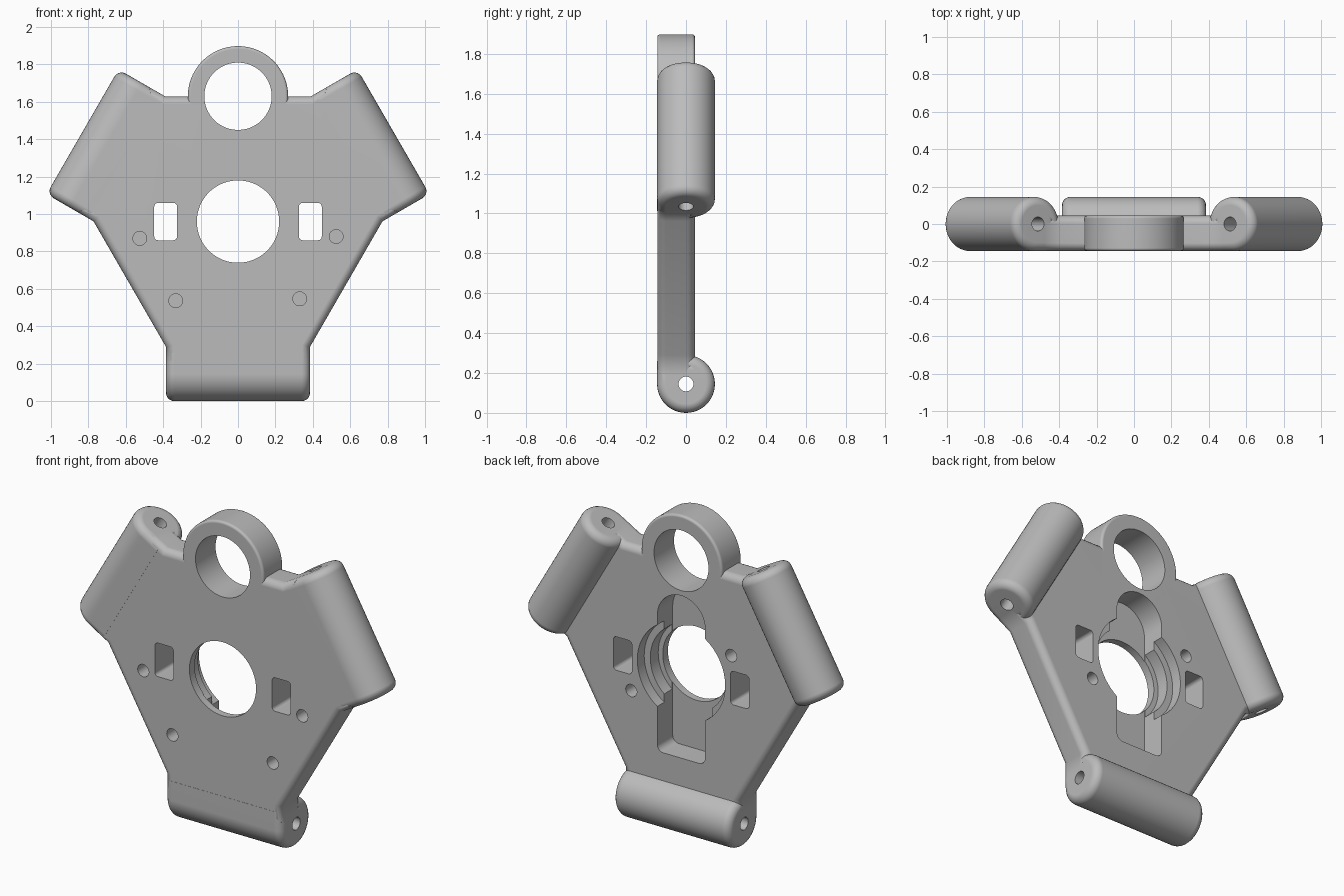
import bpy, bmesh, math
from mathutils import Matrix, Vector

if "Cube" in bpy.data.objects:
    bpy.data.objects.remove(bpy.data.objects["Cube"], do_unlink=True)

FRONT, BACK = -0.144, 0.045      # plate faces
MID = 0.96                       # height of the three-fold centre
HALF, R = 0.385, 0.145           # barrel half length and radius
THIRD = 2 * math.pi / 3

grey = bpy.data.materials.new("plain grey")
grey.use_nodes = True
grey.diffuse_color = (0.5, 0.5, 0.5, 1)
grey.node_tree.nodes["Principled BSDF"].inputs["Base Color"].default_value = (0.5, 0.5, 0.5, 1)


def circle(x, z, r, n=64, start=0.0, sweep=2 * math.pi):
    return [(x + r * math.cos(start + sweep * i / n), z + r * math.sin(start + sweep * i / n))
            for i in range(n)]


def rounded_box(x, z, w, h, r):
    pts = []
    for k, (sx, sz) in enumerate([(1, 1), (-1, 1), (-1, -1), (1, -1)]):
        cx, cz = x + sx * (w / 2 - r), z + sz * (h / 2 - r)
        pts += [(cx + r * math.cos(k * math.pi / 2 + a * math.pi / 8),
                 cz + r * math.sin(k * math.pi / 2 + a * math.pi / 8)) for a in range(5)]
    return pts


def prism(name, pts, lo, hi, axis="y", bevel=0.0):
    """Extrude an outline along y (outline in x, z) or along x (outline in y, z)."""
    bm = bmesh.new()
    place = (lambda a, b, t: (a, t, b)) if axis == "y" else (lambda a, b, t: (t, a, b))
    rings = [[bm.verts.new(place(a, b, t)) for a, b in pts] for t in (lo, hi)]
    caps = [bm.faces.new(ring) for ring in rings]
    n = len(pts)
    for i in range(n):
        j = (i + 1) % n
        bm.faces.new((rings[0][i], rings[0][j], rings[1][j], rings[1][i]))
    bmesh.ops.recalc_face_normals(bm, faces=bm.faces)
    if bevel:
        rim = [e for cap in caps for e in cap.edges]
        bmesh.ops.bevel(bm, geom=rim, offset=bevel, segments=5, profile=0.5, affect="EDGES")
    mesh = bpy.data.meshes.new(name)
    bm.to_mesh(mesh)
    bm.free()
    mesh.materials.append(grey)
    ob = bpy.data.objects.new(name, mesh)
    bpy.context.collection.objects.link(ob)
    return ob


def cut(ob, cutters):
    for c in cutters:
        c.hide_render = True
        m = ob.modifiers.new("cut", "BOOLEAN")
        m.operation, m.solver, m.object = "DIFFERENCE", "EXACT", c
    bpy.context.view_layer.update()
    dg = bpy.context.evaluated_depsgraph_get()
    mesh = bpy.data.meshes.new_from_object(ob.evaluated_get(dg))
    ob.modifiers.clear()
    ob.data = mesh


def finish(ob):
    ob.data.shade_smooth()
    ob.data.set_sharp_from_angle(angle=math.radians(32))
    m = ob.modifiers.new("even shading", "WEIGHTED_NORMAL")
    m.keep_sharp = True


# Plate outline: hexagon with a tab on every other side
outline = []
for k in range(3):
    c, s = math.cos(k * THIRD), math.sin(k * THIRD)
    for t, d in [(-HALF, 0.67), (-HALF, 0.77), (HALF, 0.77), (HALF, 0.67)]:
        outline.append((t * c + d * s, MID + t * s - d * c))
plate = prism("plate", outline, FRONT, BACK, bevel=0.042)

# Top ring
ring = prism("top_ring", circle(0, 1.63, 0.268, 96), FRONT, BACK, bevel=0.015)

# Cutters: ring hole, stepped bore and back channel
ring_hole = prism("ring_hole_cutter", circle(0, 1.63, 0.18, 96), -1, 1)
channel_pts = circle(0, 1.262, 0.158, 24, 0, math.pi) + [(-0.158, 1.262)]
channel_pts += rounded_box(0, 0.85, 0.316, 0.8, 0.04)[10:]
channel = prism("channel_cutter", channel_pts, -0.1, 1)
cutters = [ring_hole, channel]
for r, y in [(0.22, -1), (0.25, -0.095), (0.29, -0.02)]:
    cutters.append(prism("bore_cutter", circle(0, MID, r, 96), y, 1))

# Side windows
for s in (-1, 1):
    cutters.append(prism("window_cutter", rounded_box(s * 0.387, 0.96, 0.122, 0.2, 0.02), -1, 1))

# Blind screw holes, four in front and two behind
for x, z in [(-0.525, 0.87), (0.525, 0.88), (-0.333, 0.537), (0.33, 0.547)]:
    cutters.append(prism("front_hole_cutter", circle(x, z, 0.037, 24), -1, -0.03))
for x, z in [(0.33, 0.765), (-0.33, 1.15)]:
    cutters.append(prism("back_hole_cutter", circle(x, z, 0.037, 24), -0.07, 1))

cut(plate, cutters)
cut(ring, [ring_hole, channel])

# Pivot barrel: round, with a flat front that runs into the plate
section = circle(0, R, R, 48, -math.pi, 1.5 * math.pi + math.pi / 2)
section = [(y, z) for y, z in section if not (y < -0.001 and z > R + 0.001)]
section += [(0, 0.26), (-R, 0.26)]
barrel = prism("bottom_barrel", section, -HALF, HALF, "x", bevel=0.045)
pin = prism("pin_hole_cutter", circle(0, R, 0.037, 32), -1, 1, "x")
cut(barrel, [pin])
finish(barrel)

# Repeat the barrel around the centre
centre = Matrix.Translation(Vector((0, 0, MID)))
for k, name in [(1, "left_barrel"), (2, "right_barrel")]:
    ob = barrel.copy()
    ob.name = name
    bpy.context.collection.objects.link(ob)
    ob.matrix_world = centre @ Matrix.Rotation(-k * THIRD, 4, "Y") @ centre.inverted()

for ob in (plate, ring):
    finish(ob)
for c in cutters + [pin]:
    bpy.data.objects.remove(c, do_unlink=True)
